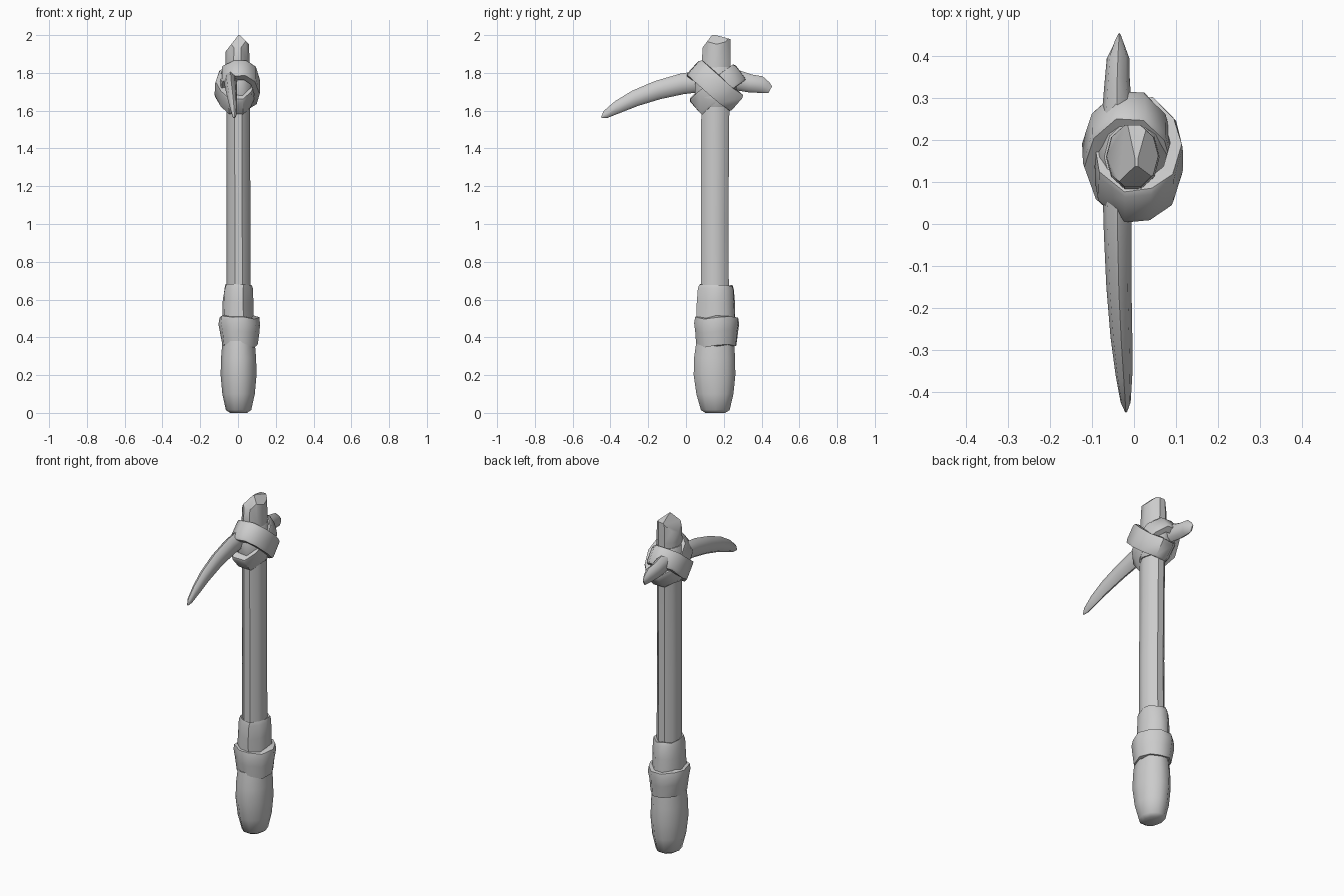
import bpy, bmesh, math, random
from mathutils import Vector as V

if "Cube" in bpy.data.objects:
    bpy.data.objects.remove(bpy.data.objects["Cube"])

random.seed(4)
CY = 0.155  # shaft axis in y


def finish(name, bm, angle=48):
    bmesh.ops.recalc_face_normals(bm, faces=bm.faces[:])
    me = bpy.data.meshes.new(name)
    bm.to_mesh(me)
    bm.free()
    ob = bpy.data.objects.new(name, me)
    bpy.context.collection.objects.link(ob)
    bpy.ops.object.select_all(action='DESELECT')
    ob.select_set(True)
    bpy.context.view_layer.objects.active = ob
    bpy.ops.object.shade_smooth_by_angle(angle=math.radians(angle))
    return ob


def loft(rings, n=10, closed=False, jitter=0.0):
    """Skin rings of (centre, u axis, v axis); closed joins last ring to first."""
    bm = bmesh.new()
    wob = [V([random.uniform(-jitter, jitter) for _ in range(3)]) for _ in range(n)]
    loops = []
    for c, u, v in rings:
        loops.append([bm.verts.new(V(c) + V(u) * math.cos(a) + V(v) * math.sin(a) + wob[i]
                                   + V([random.uniform(-jitter, jitter) * .4 for _ in range(3)]))
                      for i, a in enumerate(2 * math.pi * k / n for k in range(n))])
    pairs = list(zip(loops, loops[1:])) + ([(loops[-1], loops[0])] if closed else [])
    for a, b in pairs:
        for i in range(n):
            j = (i + 1) % n
            bm.faces.new((a[i], a[j], b[j], b[i]))
    if not closed:
        bm.faces.new(loops[0])
        bm.faces.new(loops[-1])
    return bm


def upright(profile):
    # profile rows: z, x radius, y radius, x centre, y centre
    return [((x, y, z), (rx, 0, 0), (0, ry, 0)) for z, rx, ry, x, y in profile]


# shaft with a roughly chipped top
bm = loft(upright([(0.3, .064, .078, .003, CY), (1.0, .063, .076, .003, CY - .003),
                   (1.6, .062, .078, .001, CY), (1.86, .064, .08, -.003, CY + .005),
                   (2.05, .058, .074, -.003, CY + .01)]))
for co, no in [((0, 0, 2), (0, 0, 1)), ((.05, 0, 1.96), (1, 0, 1)),
               ((-.064, 0, 1.915), (-.8, 0, .62)), ((0, .10, 1.95), (0, -.8, .6)),
               ((0, .23, 1.98), (0, .28, 1))]:
    bmesh.ops.bisect_plane(bm, geom=bm.verts[:] + bm.edges[:] + bm.faces[:],
                           plane_co=co, plane_no=no, clear_outer=True)
    bmesh.ops.holes_fill(bm, edges=[e for e in bm.edges if e.is_boundary])
finish("shaft", bm, 40)

# swollen grip
finish("grip", loft(upright([(0.0, .045, .055, .003, CY), (0.015, .067, .08, .003, CY),
                             (0.10, .086, .103, .003, CY - .002), (0.20, .095, .116, .003, CY - .004),
                             (0.29, .093, .114, .003, CY - .004), (0.38, .085, .105, .003, CY)])))

# leather wraps above the grip
finish("upper_wrap", loft(upright([(0.48, .088, .1, 0, CY + .003), (0.58, .084, .099, 0, CY + .003),
                                   (0.655, .080, .094, .002, CY + .003), (0.675, .074, .087, .003, CY + .003),
                                   (0.67, .06, .07, .003, CY)]), jitter=.006))
finish("lower_wrap", loft(upright([(0.355, .08, .1, .004, CY), (0.357, .095, .114, .008, CY + .006),
                                   (0.43, .104, .121, .004, CY + .008), (0.475, .112, .127, .003, CY + .008),
                                   (0.508, .108, .124, .003, CY + .008), (0.512, .08, .09, .003, CY)]),
                          jitter=.009))


# two crossed lashing bands around the head
def band(name, c, d, rx, ry, h):
    d = V(d).normalized()
    nrm = V((1, 0, 0)).cross(d)
    prof = [(.72, -h), (.96, -h), (1, -h * .75), (1, h * .75), (.96, h), (.72, h)]
    rings = [(V(c) + nrm * t, V((rx * s, 0, 0)), d * ry * s) for s, t in prof]
    finish(name, loft(rings, 10, True, .006))


band("lashing_band_a", (.008, .152, 1.732), (0, .25, -.22), .108, .160, .055)
band("lashing_band_b", (-.010, .166, 1.716), (0, .255, .20), .108, .160, .052)

# lashing core filling the gap between bands
finish("lashing_core", loft(upright([(1.62, .07, .085, 0, CY), (1.67, .088, .115, 0, CY),
                                     (1.78, .085, .115, -.005, CY + .005),
                                     (1.83, .066, .085, -.005, CY + .005)])))

# curved tusk blade running through the head; rows: y, z, x, half width, half height
path = [(-.447, 1.563, -.019, .003, .004), (-.425, 1.580, -.02, .012, .021),
        (-.36, 1.620, -.024, .020, .034), (-.27, 1.665, -.03, .026, .043),
        (-.15, 1.709, -.036, .030, .050), (-.02, 1.742, -.039, .033, .055),
        (.12, 1.760, -.04, .036, .057), (.27, 1.762, -.04, .036, .054),
        (.34, 1.744, -.04, .030, .048), (.395, 1.738, -.038, .027, .045),
        (.425, 1.722, -.036, .014, .033), (.446, 1.711, -.035, .004, .020)]
rings = []
for i, (y, z, x, w, h) in enumerate(path):
    a, b = path[max(i - 1, 0)], path[min(i + 1, len(path) - 1)]
    t = V((0, b[0] - a[0], b[1] - a[1])).normalized()
    rings.append(((x, y, z), (w, 0, 0), V((0, -t.z, t.y)) * h))
finish("tusk_blade", loft(rings, 8))
